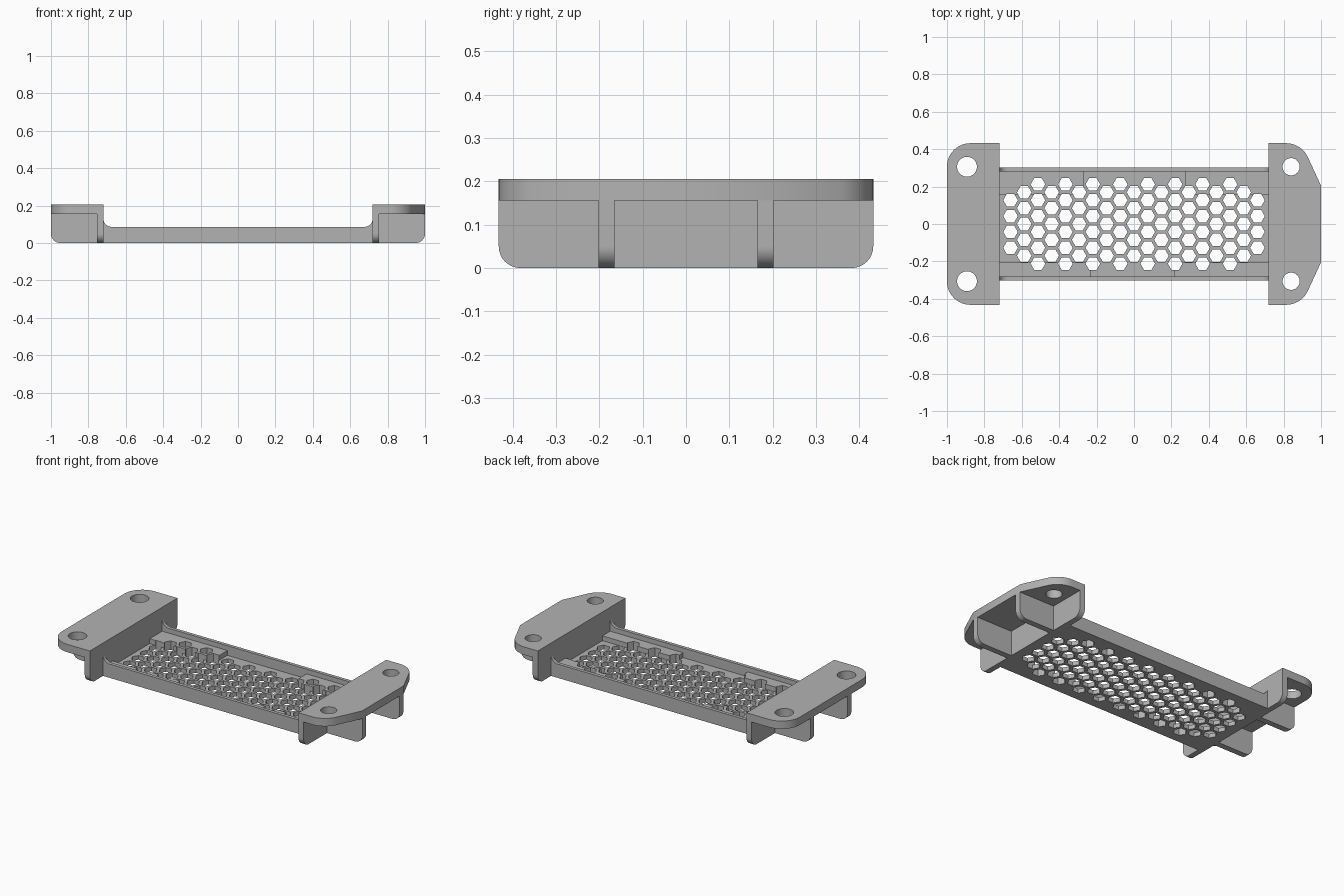
import bpy, bmesh, math
from mathutils import Vector

if "Cube" in bpy.data.objects:
    bpy.data.objects.remove(bpy.data.objects["Cube"])

grey = bpy.data.materials.new("plain_grey")
grey.diffuse_color = (0.45, 0.45, 0.45, 1)
grey.use_nodes = True
grey.node_tree.nodes["Principled BSDF"].inputs["Base Color"].default_value = grey.diffuse_color

WALL, RIM_X, HALF_Y = 0.035, 0.72, 0.432     # wall thickness, inner end face, flange half width
TOP, UNDER = 0.205, 0.156                    # flange top and underside
FLOOR, PAD, RAIL = 0.026, 0.056, 0.086       # heights inside the tray
RAIL_OUT, RAIL_IN = 0.302, 0.281


def arc(cx, cy, r, a0, a1, n=12):
    """Points along an arc, angles in degrees."""
    angles = [math.radians(a0 + (a1 - a0) * i / n) for i in range(n + 1)]
    return [(cx + r * math.cos(a), cy + r * math.sin(a)) for a in angles]


def add_prism(bm, pts, lo, hi, axis):
    """Extrude a 2D outline along an axis; outline is (y,z), (x,z) or (x,y)."""
    def put(p, d):
        return {'x': (d, p[0], p[1]), 'y': (p[0], d, p[1]), 'z': (p[0], p[1], d)}[axis]
    face = bm.faces.new([bm.verts.new(put(p, lo)) for p in pts])
    out = bmesh.ops.extrude_face_region(bm, geom=[face])
    verts = [g for g in out['geom'] if isinstance(g, bmesh.types.BMVert)]
    bmesh.ops.translate(bm, verts=verts, vec=Vector(put((0, 0), hi - lo)))


def make(name, prisms):
    bm = bmesh.new()
    for p in prisms:
        add_prism(bm, *p)
    bmesh.ops.recalc_face_normals(bm, faces=bm.faces)
    mesh = bpy.data.meshes.new(name)
    bm.to_mesh(mesh)
    bm.free()
    mesh.materials.append(grey)
    ob = bpy.data.objects.new(name, mesh)
    bpy.context.collection.objects.link(ob)
    return ob


def cut(ob, cutter):
    """Subtract the cutter and keep the result as a plain mesh."""
    mod = ob.modifiers.new("holes", 'BOOLEAN')
    mod.operation, mod.solver, mod.object = 'DIFFERENCE', 'EXACT', cutter
    bpy.context.view_layer.update()
    mesh = bpy.data.meshes.new_from_object(ob.evaluated_get(bpy.context.evaluated_depsgraph_get()))
    ob.modifiers.clear()
    ob.data = mesh


def box(x0, x1, y0, y1):
    return [(x0, y0), (x1, y0), (x1, y1), (x0, y1)]


# honeycomb cutter: staggered rows of flat-topped hexagons
hexes = []
for k in range(-5, 6):
    if k % 2 == 0:
        xs = [0.1467 * i for i in range(-4, 5)]
    else:
        n = 4 if abs(k) == 5 else 5
        xs = [0.1467 * (i + 0.5) for i in range(-n, n)]
    hexes += [(arc(x, 0.0424 * k, 0.039, 0, 300, 5), -0.05, 0.12, 'z') for x in xs]
hex_cutter = make("honeycomb_cutter", hexes)
hex_cutter.hide_render = True

# perforated floor and raised corner pads
floor = make("perforated_floor", [(box(-RIM_X, RIM_X, -RAIL_IN, RAIL_IN), 0, FLOOR, 'z')])
cut(floor, hex_cutter)
for name, x0, x1, y0, y1 in (
        ("back_left_pad", -RIM_X, -0.27, 0.158, RAIL_IN),
        ("back_right_pad", 0.275, RIM_X, 0.158, RAIL_IN),
        ("front_left_pad", -RIM_X, -0.23, -RAIL_IN, -0.205),
        ("front_right_pad", 0.217, RIM_X, -RAIL_IN, -0.205)):
    cut(make(name, [(box(x0, x1, y0, y1), FLOOR, PAD, 'z')]), hex_cutter)

# side rails sweeping up into the end walls
r = 0.045
rail = [(-RIM_X, 0), (RIM_X, 0)] + arc(RIM_X - r, RAIL + r, r, 0, -90) \
    + arc(-RIM_X + r, RAIL + r, r, -90, -180)
make("back_rail", [(rail, RAIL_IN, RAIL_OUT, 'y')])
make("front_rail", [(rail, -RAIL_OUT, -RAIL_IN, 'y')])

# end walls with rounded lower corners, and ribs with a rounded outer toe
c = 0.05
wall = arc(HALF_Y - c, c, c, -90, 0) + [(HALF_Y, UNDER), (-HALF_Y, UNDER)] \
    + arc(-HALF_Y + c, c, c, 180, 270)
for side, s in (("left", -1), ("right", 1)):
    make(side + "_end_wall", [(wall, *sorted((s * RIM_X, s * (RIM_X + WALL))), 'x')])
    rib = [(s * x, z) for x, z in
           [(RIM_X + WALL, 0)] + arc(1 - c, c, c, -90, 0) + [(1, UNDER), (RIM_X + WALL, UNDER)]]
    make(side + "_ribs", [(rib, 0.165, 0.202, 'y'), (rib, -0.202, -0.165, 'y')])

# mounting flanges: rounded on the left, tapered on the right
q = 0.125
left_half = [(-RIM_X, HALF_Y)] + arc(-1 + q, HALF_Y - q, q, 90, 180)
right_half = [(RIM_X, HALF_Y)] + arc(0.812, HALF_Y - 0.13, 0.13, 90, 27) + [(1, 0.205)]
for side, half, hx, hr in (("left", left_half, -0.893, 0.053),
                           ("right", right_half, 0.84, 0.046)):
    outline = half + [(x, -y) for x, y in reversed(half)]
    flange = make(side + "_flange", [(outline, UNDER, TOP, 'z')])
    drill = make("drill", [(arc(hx, y, hr, 0, 352.5, 47), 0.1, 0.3, 'z') for y in (-0.306, 0.306)])
    cut(flange, drill)
    bpy.data.objects.remove(drill)

bpy.data.objects.remove(hex_cutter)

# smooth the curved edges only
for ob in bpy.context.collection.objects:
    ob.select_set(True)
    bpy.context.view_layer.objects.active = ob
bpy.ops.object.shade_smooth_by_angle(angle=math.radians(30))
